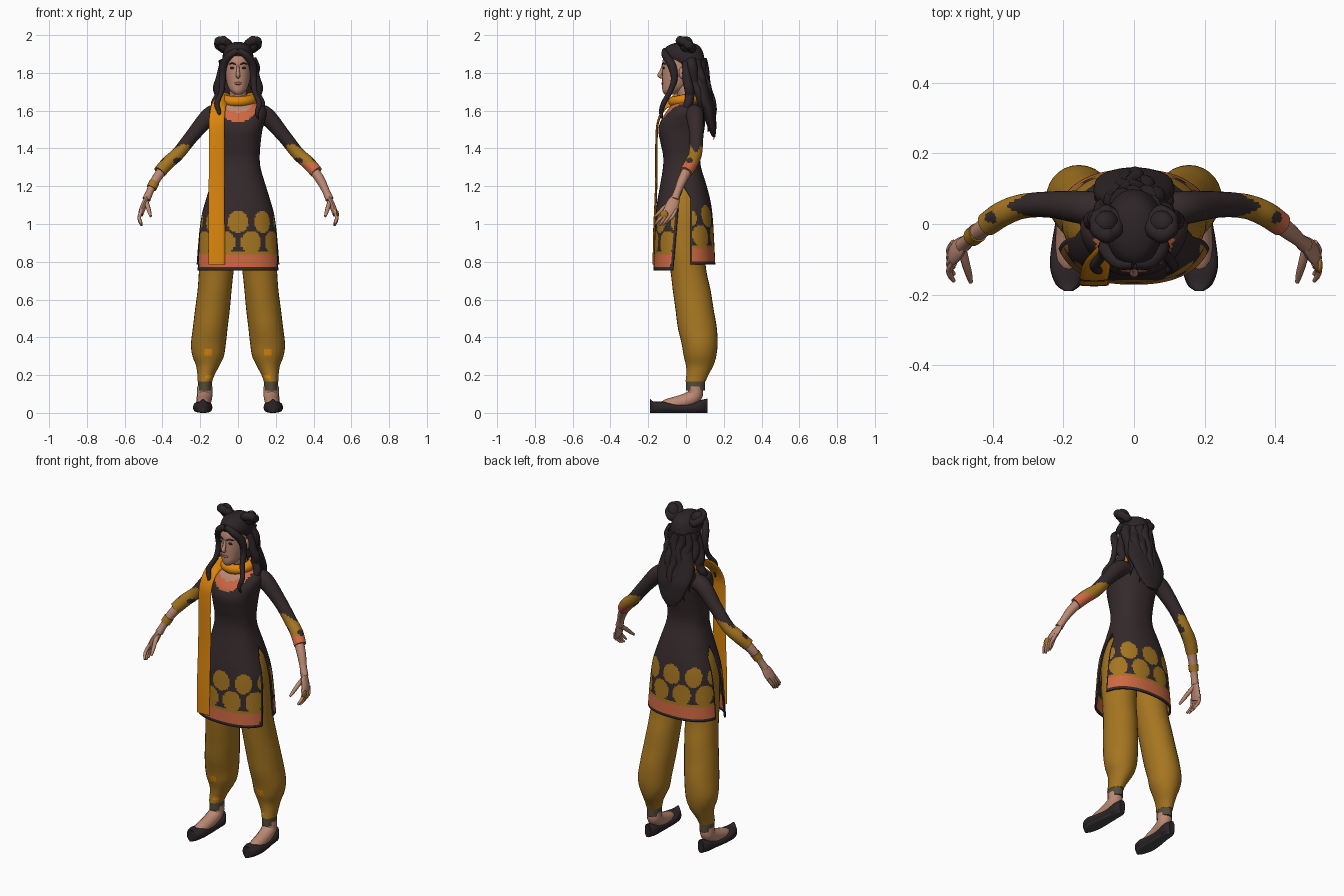
import bpy, bmesh, math
from mathutils import Vector, Matrix

if "Cube" in bpy.data.objects:
    bpy.data.objects.remove(bpy.data.objects["Cube"])


def material(name, *rgb):
    m = bpy.data.materials.new(name)
    m.use_nodes = True
    m.diffuse_color = (*rgb, 1)
    m.node_tree.nodes["Principled BSDF"].inputs["Base Color"].default_value = (*rgb, 1)
    return m


DARK = material("dark_cloth", .036, .023, .025)
HAIR = material("hair_black", .026, .018, .02)
SKIN = material("skin", .5, .25, .17)
MUSTARD = material("mustard", .38, .18, .015)
ORANGE = material("orange", .72, .24, .004)
CORAL = material("coral", .62, .14, .055)
OLIVE = material("olive_band", .09, .07, .038)
SOLE = material("sole_grey", .06, .06, .065)
LIP = material("lip", .32, .1, .085)


def at(rows, t):
    """Smooth interpolation of rows, keyed by their first value."""
    n = len(rows)
    i = max([k for k in range(n - 1) if rows[k][0] <= t + 1e-9] or [0])
    a, b = rows[i], rows[i + 1]
    p, q = rows[max(i - 1, 0)], rows[min(i + 2, n - 1)]
    h = b[0] - a[0]
    u = min(max((t - a[0]) / h, 0), 1)
    out = []
    for k in range(1, len(a)):
        ma = (b[k] - p[k]) / (b[0] - p[0]) * h
        mb = (q[k] - a[k]) / (q[0] - a[0]) * h
        d = b[k] - a[k]
        out.append(a[k] + u * (ma + u * (3 * d - 2 * ma - mb + u * (ma + mb - 2 * d))))
    return out


def finish(name, bm, mats, rule=None):
    me = bpy.data.meshes.new(name)
    for f in bm.faces:
        f.smooth = True
        if rule:
            f.material_index = mats.index(rule(f.calc_center_median(), f.normal))
    bm.to_mesh(me)
    bm.free()
    for m in mats:
        me.materials.append(m)
    me.set_sharp_from_angle(angle=math.radians(50))
    ob = bpy.data.objects.new(name, me)
    bpy.context.scene.collection.objects.link(ob)
    return ob


def skin_rings(name, rings, mats, rule=None, loop=False):
    bm = bmesh.new()
    vs = [[bm.verts.new(p) for p in r] for r in rings]
    n = len(vs[0])
    for a, b in zip(vs, vs[1:] + vs[:1] if loop else vs[1:]):
        for k in range(n):
            bm.faces.new((a[k], a[(k + 1) % n], b[(k + 1) % n], b[k]))
    if not loop:
        bm.faces.new(vs[0])
        bm.faces.new(vs[-1])
    bmesh.ops.recalc_face_normals(bm, faces=bm.faces)
    bm.normal_update()
    return finish(name, bm, mats, rule)


def oval(t, e=1.0):
    c, s = math.cos(t), math.sin(t)
    return math.copysign(abs(c) ** e, c), math.copysign(abs(s) ** e, s)


def loft(name, rows, mats, rule=None, sides=28, steps=32, side=1, e=1.0):
    """Level rings from rows of z, centre x, half width, front y, back y."""
    rings = []
    for i in range(steps + 1):
        z = rows[0][0] + (rows[-1][0] - rows[0][0]) * i / steps
        cx, rx, yf, yb = at(rows, z)
        pts = [oval(2 * math.pi * k / sides, e) for k in range(sides)]
        rings.append([(side * (cx + rx * c), (yf + yb) / 2 + (yb - yf) / 2 * s, z) for c, s in pts])
    return skin_rings(name, rings, mats, rule)


def tube(name, rows, mats, rule=None, ref=(1, 0, 0), sides=12, side=1, per=6, loop=False, flat=1, e=1.0):
    """Sweep along rows of x, y, z, radius; flat scales the second radius."""
    keyed = [(i, *r) for i, r in enumerate(rows)]
    steps = (len(rows) - 1) * per
    samples = [at(keyed, i / per) for i in range(steps + 1)]
    if loop:
        samples.pop()
    ps = [Vector((side * s[0], s[1], s[2])) for s in samples]
    n, rings = len(ps), []
    for i, (p, s) in enumerate(zip(ps, samples)):
        a, b = (ps[i - 1], ps[(i + 1) % n]) if loop else (ps[max(i - 1, 0)], ps[min(i + 1, n - 1)])
        t = (b - a).normalized()
        u = t.cross(Vector(ref)).normalized()
        v = u.cross(t)
        ring = [oval(2 * math.pi * k / sides, e) for k in range(sides)]
        rings.append([p + u * c * s[3] + v * d * s[3] * flat for c, d in ring])
    return skin_rings(name, rings, mats, rule, loop)


def ball(name, loc, size, mat, tilt=0):
    bm = bmesh.new()
    mx = Matrix.Translation(loc) @ Matrix.Rotation(tilt, 4, 'Y') @ Matrix.Diagonal((*size, 1))
    bmesh.ops.create_uvsphere(bm, u_segments=20, v_segments=12, radius=1, matrix=mx)
    return finish(name, bm, [mat])


# Tunic: front and back panels joined above the side slits
TUNIC = [(.75, .224, -.172, .157), (.95, .208, -.165, .147), (1.05, .194, -.16, .14),
         (1.12, .174, -.152, .13), (1.2, .148, -.138, .11), (1.3, .119, -.122, .08),
         (1.36, .115, -.121, .075), (1.43, .12, -.135, .085), (1.5, .13, -.146, .097),
         (1.55, .144, -.132, .102), (1.59, .152, -.107, .1), (1.62, .138, -.085, .092),
         (1.645, .09, -.055, .083), (1.66, .05, -.04, .07)]


def tunic_colour(c, n):
    x, y, z = abs(c.x), c.y, c.z
    a, yf, yb = at(TUNIC, z)
    if z > 1.5:
        if y < 0 and math.hypot(x / .08, (z - 1.655) / .065) < 1:
            return SKIN
        collar = math.hypot(x / .115, (z - 1.66) / .12) < 1 if y < 0 else z > 1.64
        return CORAL if collar else DARK
    front = y < (yf + yb) / 2
    h = z - (.755 if front else .785)
    edge = (-.04 - .035 * (1.15 - z) / .4) - y if front else y - .025
    if h < .018 or (z < 1.17 and edge < .01) or z > 1.1:
        return DARK
    if h < .085:
        return CORAL
    if h < .097:
        return MUSTARD
    u = x + .7 * abs(y - (yf if front else yb))
    upper = math.hypot((u + .075) % .15 - .075, h - .257) < .057
    lower = math.hypot(u % .15 - .075, h - .15) < .06
    return MUSTARD if upper or lower else DARK


bm = bmesh.new()
COLS, E = 64, .85
for front in (True, False):
    hem = .755 if front else .785
    zs = [hem + (1.2 - hem) * i / 54 for i in range(54)] + [1.2 + .46 * i / 50 for i in range(51)]
    grid = []
    for z in zs:
        a, yf, yb = at(TUNIC, z)
        cy, b = (yf + yb) / 2, (yb - yf) / 2
        w = min(max((1.2 - z) / .06, 0), 1)
        slit = -.035 - .035 * (1.15 - z) / .4 if front else .025
        eps = math.asin((abs(slit - cy) * w / b) ** (1 / E))
        row = []
        for k in range(COLS + 1):
            t = eps + (math.pi - 2 * eps) * k / COLS - (math.pi if front else 0)
            c, s = oval(t, E)
            row.append(bm.verts.new((a * c, cy + b * s, z)))
        grid.append(row)
    for p, q in zip(grid, grid[1:]):
        for k in range(COLS):
            bm.faces.new((p[k], p[k + 1], q[k + 1], q[k]))
bmesh.ops.remove_doubles(bm, verts=bm.verts, dist=.0002)
bm.normal_update()
tunic = finish("tunic", bm, [DARK, MUSTARD, CORAL, SKIN], tunic_colour)
tunic.modifiers.new("cloth", 'SOLIDIFY').thickness = .008

# Trousers, feet and arms, one of each per side
LEG = [(.165, .175, .038, -.003, .103), (.2, .17, .045, .002, .118), (.25, .16, .062, 0, .145),
       (.3, .158, .083, -.012, .16), (.36, .157, .092, -.022, .167), (.45, .147, .092, -.043, .163),
       (.55, .135, .092, -.056, .146), (.65, .124, .09, -.07, .13), (.75, .115, .092, -.082, .108),
       (.85, .105, .098, -.1, .1), (.95, .095, .1, -.115, .105), (1.05, .085, .1, -.12, .1),
       (1.15, .065, .09, -.11, .09), (1.2, .05, .07, -.08, .06)]
SHOE = [(.185, -.19, .037, .012), (.186, -.17, .03, .036), (.187, -.12, .03, .051),
        (.185, -.05, .024, .047), (.18, .02, .025, .04), (.177, .08, .034, .038), (.177, .113, .038, .018)]


def leg_colour(c, n):
    patch = n.y < -.3 and .14 < abs(c.x) < .175 and (.3 < c.z < .33 or .18 < c.z < .2)
    return ORANGE if patch else MUSTARD


def shoe_ring(x, y, zc, w):
    ring = [oval(2 * math.pi * k / 20, .75) for k in range(20)]
    return [(x + w * c, y, zc + zc * d) for c, d in ring]


for s, label in ((1, "left"), (-1, "right")):
    loft(label + "_trouser_leg", LEG, [MUSTARD, ORANGE], leg_colour, side=s, steps=60)
    loft(label + "_ankle_band", [(.118, .175, .036, 0, .1), (.17, .175, .037, 0, .1)], [OLIVE], side=s, steps=2)
    tube(label + "_foot", [(.176, .05, .14, .04), (.177, .045, .09, .041), (.181, -.01, .06, .04),
                           (.185, -.1, .037, .036), (.186, -.14, .03, .02)], [SKIN], side=s)
    keyed = [(i, s * r[0], *r[1:]) for i, r in enumerate(SHOE)]
    rings = [shoe_ring(*at(keyed, i / 4)) for i in range(4 * len(SHOE) - 3)]
    skin_rings(label + "_shoe", rings, [HAIR, SOLE], lambda c, n: SOLE if n.z < -.8 else HAIR)

    def sleeve_colour(c, n):
        if c.z > 1.4 + .02 * math.sin(c.y * 90) or (n.z < -.6 and c.z > 1.34):
            return DARK
        spot = math.hypot(c.y - .02, c.z - 1.335) < .016
        if c.x > 0 and c.z < 1.325:
            return CORAL
        return DARK if spot else MUSTARD

    tube(label + "_sleeve", [(.08, .04, 1.585, .045), (.145, .047, 1.575, .047), (.24, .055, 1.47, .037),
                             (.315, .05, 1.375, .035), (.37, .03, 1.325, .036), (.415, 0, 1.275, .034)],
         [DARK, MUSTARD, CORAL], sleeve_colour, side=s, per=12, sides=24)
    tube(label + "_forearm", [(.39, .015, 1.3, .028), (.435, -.018, 1.235, .025), (.465, -.043, 1.175, .02),
                              (.485, -.06, 1.13, .022)], [SKIN], side=s)
    tube(label + "_palm", [(.478, -.052, 1.15, .017), (.492, -.066, 1.115, .032), (.508, -.082, 1.075, .035),
                           (.515, -.092, 1.05, .028)], [SKIN], side=s, flat=.45)
    for i in range(4):
        y, dz = -.118 + .019 * i, .008 * abs(i - 1.3)
        tube(f"{label}_finger_{i + 1}", [(.51, y + .008, 1.075, .01), (.522, y - .01, 1.04, .0095),
                                         (.52, y - .028, 1.01 + dz, .0085), (.51, y - .043, .99 + dz, .006)],
             [SKIN], side=s, sides=8, per=4)
    tube(label + "_thumb", [(.487, -.07, 1.12, .013), (.477, -.11, 1.09, .012), (.468, -.142, 1.06, .01),
                            (.462, -.165, 1.04, .006)], [SKIN], side=s, sides=8, per=4)
    # Face features
    ball(label + "_ear", (s * .075, -.018, 1.8), (.012, .02, .032), SKIN)
    ball(label + "_eye", (s * .03, -.117, 1.826), (.014, .005, .006), HAIR)
    tube(label + "_eyebrow", [(.012, -.126, 1.845, .003), (.03, -.121, 1.851, .004), (.05, -.107, 1.845, .002)],
         [HAIR], ref=(0, 0, 1), side=s)
    # Hair buns and loose locks
    ball(label + "_bun", (s * .078, .002, 1.951), (.034, .036, .044), HAIR, s * .5)
    coil = [(.078 + .026 * math.cos(k * math.pi / 6), .03 * math.sin(k * math.pi / 6),
             1.95 + .022 * math.cos(k * math.pi / 6 + 1.2), .022 + .003 * (k % 2)) for k in range(13)]
    tube(label + "_bun_coil", coil, [HAIR], ref=(.4, 0, 1), side=s, loop=True)
    tube(label + "_front_lock", [(.0, -.112, 1.918, .016), (.045, -.108, 1.892, .02), (.076, -.075, 1.84, .022),
                                 (.083, -.062, 1.77, .018), (.088, -.085, 1.7, .014), (.112, -.118, 1.64, .014),
                                 (.1, -.132, 1.59, .011), (.108, -.125, 1.555, .003)], [HAIR], side=s)
    tube(label + "_side_lock", [(.075, .0, 1.86, .02), (.094, .005, 1.77, .024), (.108, .015, 1.72, .025),
                                (.1, .02, 1.68, .024), (.122, .01, 1.635, .022), (.112, -.02, 1.59, .014),
                                (.125, -.035, 1.56, .004)], [HAIR], side=s)

tube("wrist_bracelet", [(.442, -.024, 1.222, .028), (.458, -.037, 1.19, .027)], [MUSTARD], side=-1, per=2, sides=16)
ball("finger_ring", (.526, -.117, 1.05), (.008, .022, .022), MUSTARD)

# Head and neck
loft("head", [(1.685, 0, .016, -.112, -.06), (1.7, 0, .036, -.123, -.03), (1.72, 0, .05, -.126, 0),
              (1.75, 0, .06, -.126, .03), (1.79, 0, .068, -.126, .05), (1.83, 0, .071, -.125, .06),
              (1.87, 0, .07, -.123, .06), (1.91, 0, .06, -.104, .05), (1.94, 0, .035, -.06, .03)], [SKIN])
tube("neck", [(0, .025, 1.6, .05), (0, .01, 1.66, .046), (0, -.015, 1.74, .046)], [SKIN], sides=20)
tube("nose", [(0, -.122, 1.84, .006), (0, -.13, 1.81, .009), (0, -.139, 1.787, .012), (0, -.124, 1.776, .008)], [SKIN])
ball("lips", (0, -.124, 1.744), (.02, .007, .008), LIP)

# Hair mass with wavy strands down the back
MASS = [(1.46, 0, .03, .14, .155), (1.5, 0, .065, .12, .16), (1.55, 0, .09, .1, .16), (1.6, 0, .108, .08, .158),
        (1.65, 0, .115, .05, .145), (1.7, 0, .108, .03, .132), (1.75, 0, .093, .02, .12), (1.8, 0, .083, -.002, .106),
        (1.84, 0, .082, -.05, .1), (1.87, 0, .083, -.1, .098), (1.9, 0, .08, -.121, .093),
        (1.93, 0, .07, -.11, .08), (1.95, 0, .055, -.085, .06), (1.963, 0, .02, -.04, .02)]
loft("hair_mass", MASS, [HAIR], steps=50)
for i in range(7):
    x, rows = (i - 3) / 3, []
    for k in range(9):
        z = 1.87 - k * (.05 - .008 * abs(x) + .003 * (i % 2))
        cx, rx, yf, yb = at(MASS, z)
        wave = .01 * math.sin(k * 1.9 + i * 2)
        rows.append((x * (.078 + .002 * k) + wave, yb - .012 - .06 * x * x + wave / 2, z, .027 - .0004 * k * k))
    tube(f"hair_strand_{i + 1}", rows, [HAIR], per=4)

# Scarf: neck wrap and hanging end
wrap = [(.076 * math.cos(t), .012 - .078 * math.sin(t), 1.662 - .014 * math.sin(t), .028)
        for t in (k * math.pi / 8 for k in range(17))]
tube("scarf_wrap", wrap, [ORANGE], ref=(.0, .0, 1), loop=True, per=3, flat=1).scale = (1, 1, 1)
tube("scarf_end", [(-.065, -.04, 1.672, .03), (-.1, -.1, 1.63, .038), (-.112, -.145, 1.55, .041),
                   (-.113, -.156, 1.45, .041), (-.113, -.158, 1.2, .042), (-.113, -.168, .95, .043),
                   (-.113, -.17, .785, .043)], [ORANGE], ref=(0, 1, 0), flat=.15, e=.6)
